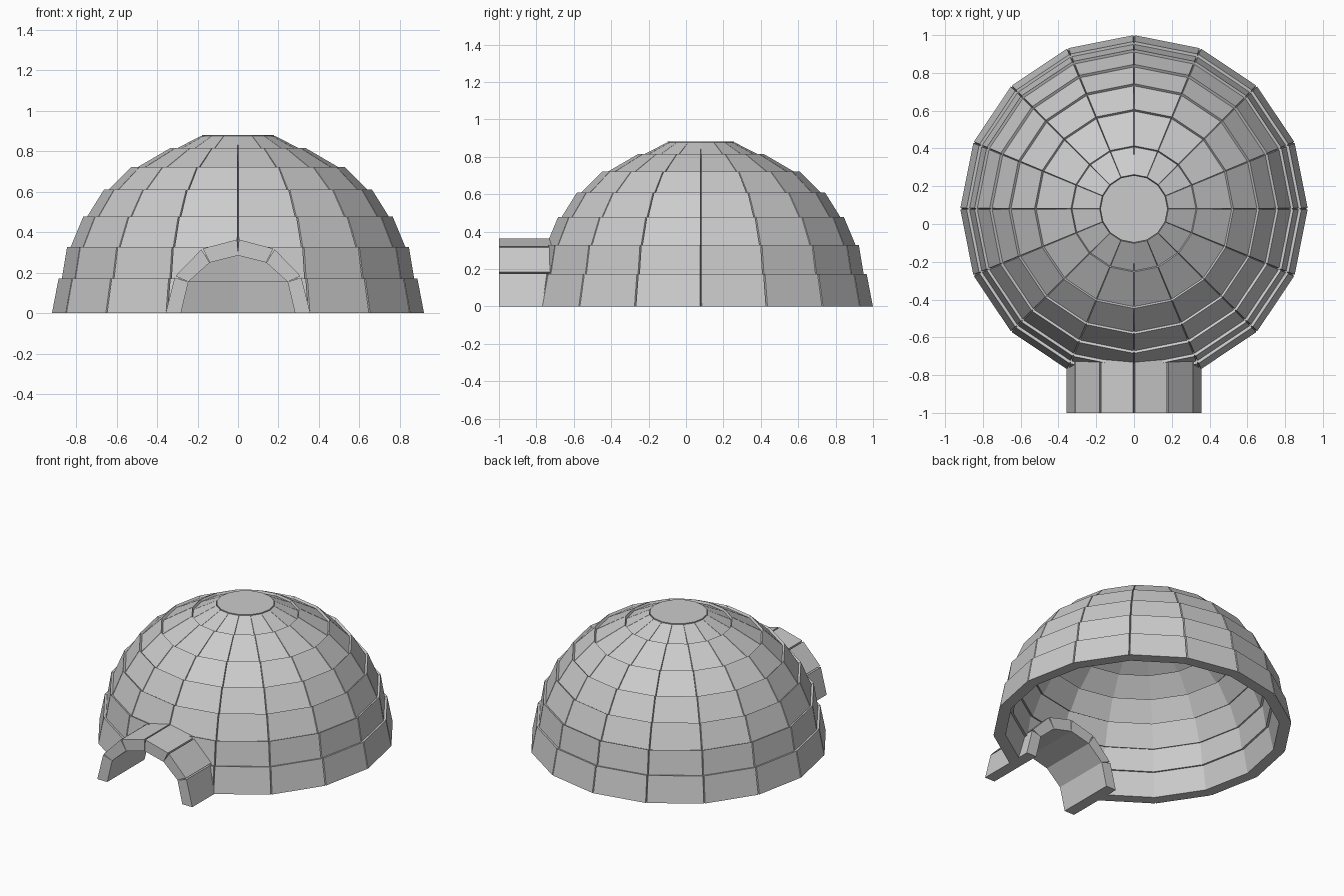
import bpy, bmesh
from math import cos, sin, pi
from mathutils import Vector

if "Cube" in bpy.data.objects:
    bpy.data.objects.remove(bpy.data.objects["Cube"])

SIDES, CY, THICK, STEP = 16, 0.08, 0.075, 0.016


def make_object(name, bm):
    bmesh.ops.recalc_face_normals(bm, faces=bm.faces)
    mesh = bpy.data.meshes.new(name)
    bm.to_mesh(mesh)
    bm.free()
    obj = bpy.data.objects.new(name, mesh)
    bpy.context.collection.objects.link(obj)
    return obj


def inward(p, d):
    """Move a (radius, height) point towards the dome centre."""
    v = Vector(p)
    return v * (1 - d / v.length)


def ring_point(p, i):
    a = 2 * pi * i / SIDES
    return Vector((p[0] * cos(a), CY + p[0] * sin(a), p[1]))


def course(name, low, high, low_in, high_in):
    """One ring of blocks, with narrow grooves at the outer corners."""
    bm = bmesh.new()
    groove = [inward(low, 0.012), inward(high, 0.012), high_in, low_in]
    plain = [low, high, high_in, low_in]
    stations = []
    for i in range(SIDES):
        for side in (-1, 0, 1):
            section = groove if side == 0 else plain
            stations.append([bm.verts.new(
                ring_point(p, i).lerp(ring_point(p, i + side), 0.012)) for p in section])
    n = len(stations)
    for s in range(n):
        a, b = stations[s], stations[(s + 1) % n]
        for k in range(4):
            m = (k + 1) % 4
            bm.faces.new((a[k], b[k], b[m], a[m]))
    return make_object(name, bm)


def prism(name, outline, y0, y1):
    """Extrude an (x, z) outline along y."""
    bm = bmesh.new()
    a = [bm.verts.new((x, y0, z)) for x, z in outline]
    b = [bm.verts.new((x, y1, z)) for x, z in outline]
    bm.faces.new(a)
    bm.faces.new(b[::-1])
    n = len(a)
    for k in range(n):
        m = (k + 1) % n
        bm.faces.new((a[k], b[k], b[m], a[m]))
    return make_object(name, bm)


# Dome courses, each stepped slightly inside the one below
profile = [(0.92, 0), (0.887, 0.172), (0.845, 0.327), (0.765, 0.477),
           (0.663, 0.61), (0.527, 0.722), (0.334, 0.816), (0.182, 0.876)]
courses = []
for i in range(len(profile) - 1):
    low = Vector(profile[0]) if i == 0 else inward(profile[i], STEP)
    high = Vector(profile[i + 1])
    courses.append(course(f"dome_course_{i + 1}", low, high,
                          inward(low, THICK), inward(high, THICK)))

# Cap block closing the top
bm = bmesh.new()
bottom = [bm.verts.new(ring_point((0.165, 0.80), i)) for i in range(SIDES)]
top = [bm.verts.new(ring_point((0.178, 0.881), i)) for i in range(SIDES)]
bm.faces.new(bottom[::-1])
bm.faces.new(top)
for i in range(SIDES):
    j = (i + 1) % SIDES
    bm.faces.new((bottom[i], bottom[j], top[j], top[i]))
make_object("dome_cap", bm)

# Entrance arch blocks, mirrored about x = 0
outer = [Vector(p) for p in ((0.357, 0), (0.312, 0.18), (0.178, 0.318), (0, 0.365))]
inner = [Vector(p) for p in ((0.282, 0), (0.245, 0.155), (0.14, 0.25), (0, 0.285))]
for sx, label in ((1, "right"), (-1, "left")):
    for i in range(3):
        start = outer[i] if i == 0 else outer[i].lerp(outer[i + 1], 0.025)
        end = outer[i + 1].lerp(outer[i], 0.025)
        outline = [(sx * p.x, p.y) for p in (start, end, inner[i + 1], inner[i])]
        prism(f"entrance_{label}_block_{i + 1}", outline, -1.0, -0.6)

# Doorway opening cut through the lower courses
half = [o.lerp(n, 0.5) for o, n in zip(outer, inner)]
half[0].y = -0.1
outline = [(p.x, p.y) for p in half] + [(-p.x, p.y) for p in half[-2::-1]]
cutter = prism("doorway_cutter", outline, -1.2, -0.3)
cutter.hide_render = True
for obj in courses[:3]:
    mod = obj.modifiers.new("doorway", 'BOOLEAN')
    mod.operation = 'DIFFERENCE'
    mod.solver = 'EXACT'
    mod.object = cutter
    bpy.context.view_layer.objects.active = obj
    bpy.ops.object.modifier_apply(modifier=mod.name)
bpy.data.objects.remove(cutter)
